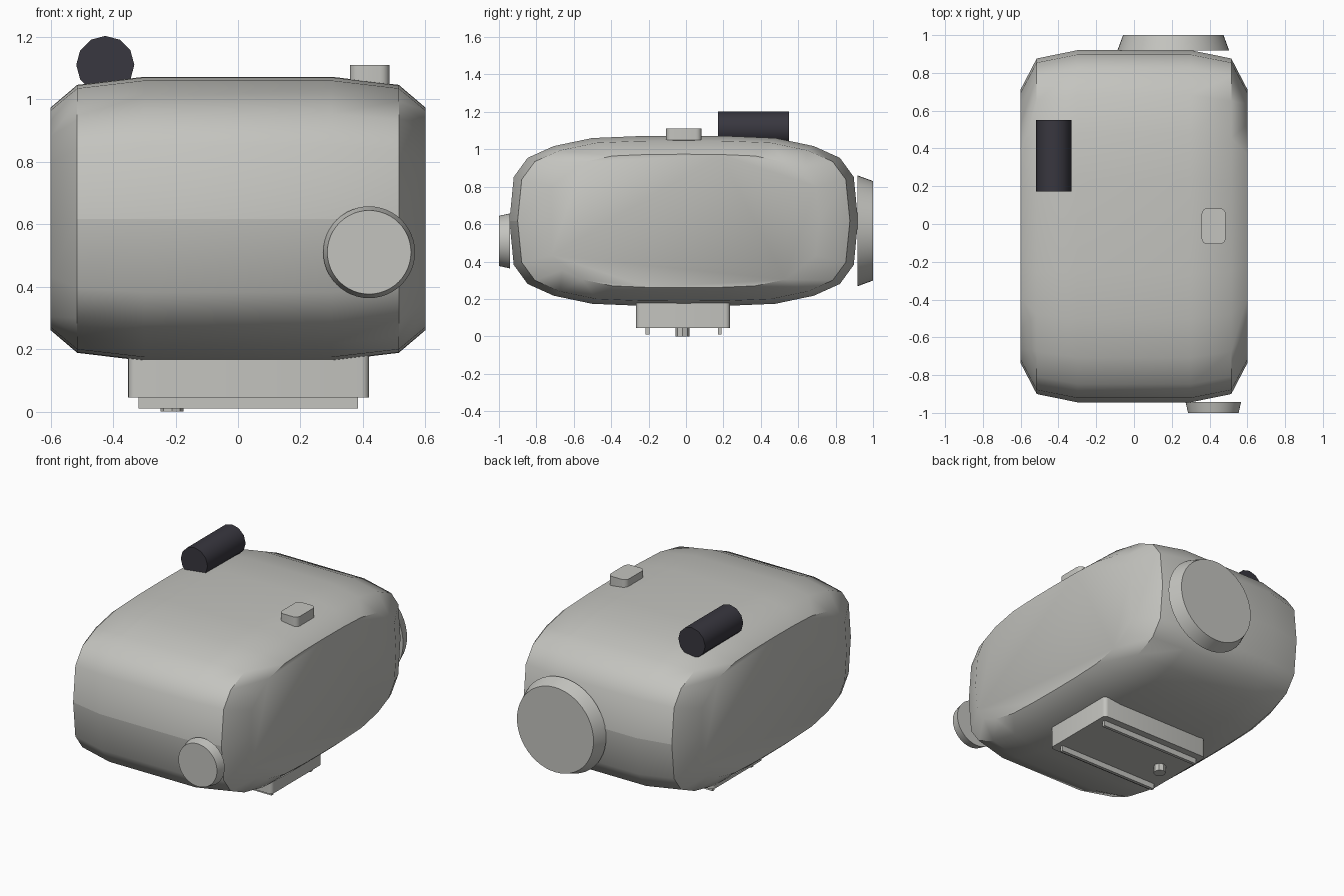
import bpy, bmesh, math
from mathutils import Matrix, Vector

if "Cube" in bpy.data.objects:
    bpy.data.objects.remove(bpy.data.objects["Cube"])


def material(name, rgb):
    m = bpy.data.materials.new(name)
    m.diffuse_color = (*rgb, 1)
    m.use_nodes = True
    m.node_tree.nodes["Principled BSDF"].inputs["Base Color"].default_value = m.diffuse_color
    return m


GREY = material("warm grey", (0.55, 0.55, 0.52))
BLACK = material("soft black", (0.040, 0.038, 0.050))


def finish(bm, name, mat, seam=()):
    """Smooth shading with sharp edges over 40 degrees, plus chosen seams."""
    bmesh.ops.recalc_face_normals(bm, faces=bm.faces)
    for f in bm.faces:
        f.smooth = True
    for e in bm.edges:
        e.smooth = e.calc_face_angle(0) < math.radians(40) and e not in seam
    mesh = bpy.data.meshes.new(name)
    bm.to_mesh(mesh)
    bm.free()
    mesh.materials.append(mat)
    ob = bpy.data.objects.new(name, mesh)
    bpy.context.collection.objects.link(ob)
    return ob


def box(name, lo, hi, mat, corner=0):
    """Box between two corners, with optional rounded vertical edges."""
    lo, hi = Vector(lo), Vector(hi)
    bm = bmesh.new()
    bmesh.ops.create_cube(bm, size=1, matrix=Matrix.Translation((lo + hi) / 2)
                          @ Matrix.Diagonal((*(hi - lo), 1)))
    if corner:
        upright = [e for e in bm.edges
                   if abs(e.verts[0].co.z - e.verts[1].co.z) > 1e-4]
        bmesh.ops.bevel(bm, geom=upright, offset=corner, segments=4,
                        profile=0.5, affect='EDGES')
    return finish(bm, name, mat)


def round_y(name, x, z, y0, y1, r0, r1, sides, mat):
    """Cylinder or frustum along y, radius r0 at y0 and r1 at y1."""
    bm = bmesh.new()
    rot = Matrix.Rotation(-math.pi / 2, 4, 'X')   # local z -> +y
    bmesh.ops.create_cone(bm, cap_ends=True, segments=sides, radius1=r0,
                          radius2=r1, depth=y1 - y0,
                          matrix=Matrix.Translation((x, (y0 + y1) / 2, z)) @ rot)
    return finish(bm, name, mat)


# Main body: rounded y-z section lofted along x, shrinking towards both sides
quarter = [(0, .455), (.25, .453), (.49, .443), (.695, .400),
           (.835, .337), (.909, .235), (.932, 0)]
half = quarter + [(y, -z) for y, z in quarter[-2::-1]]
section = half + [(-y, z) for y, z in half[-2:0:-1]]
stations = [(-.6, .778, .784), (-.515, .953, .943), (-.3, 1, 1),
            (.3, 1, 1), (.515, .953, .943), (.6, .778, .784)]
bm = bmesh.new()
rings = [[bm.verts.new((x, y * sy - .012, z * sz + .617)) for y, z in section]
         for x, sy, sz in stations]
n = len(section)
for a, b in zip(rings, rings[1:]):
    for i in range(n):
        bm.faces.new((a[i], a[(i + 1) % n], b[(i + 1) % n], b[i]))
bm.faces.new(rings[0])
bm.faces.new(rings[-1])
# shell seam along the widest line, front and back
seam = {e for e in bm.edges
        if all(abs(v.co.z - .617) < 1e-4 and abs(v.co.x) < .55 for v in e.verts)}
finish(bm, "body_shell", GREY, seam)

# Front eyepiece and large rear lens rim
round_y("eyepiece", .42, .51, -1.0, -.942, .134, .147, 48, GREY)
round_y("lens_cap", .208, .564, .918, 1.0, .296, .266, 48, GREY)

# Dark roller on top, button beside it
round_y("top_roller", -.425, 1.11, .172, .55, .093, .093, 12, BLACK)
box("top_button", (.358, -.106, 1.03), (.485, .083, 1.11), GREY, .03)

# Mounting foot with two rails and a screw
box("mount_block", (-.352, -.266, .045), (.42, .235, .25), GREY, .025)
for side, y in (("front", -.206), ("rear", .18)):
    box(side + "_mount_rail", (-.318, y - .010, .01), (.385, y + .010, .06), GREY)
bm = bmesh.new()
bmesh.ops.create_cone(bm, cap_ends=True, segments=8, radius1=.037, radius2=.037,
                      depth=.06, matrix=Matrix.Translation((-.212, -.018, .03)))
finish(bm, "mount_screw", GREY)
